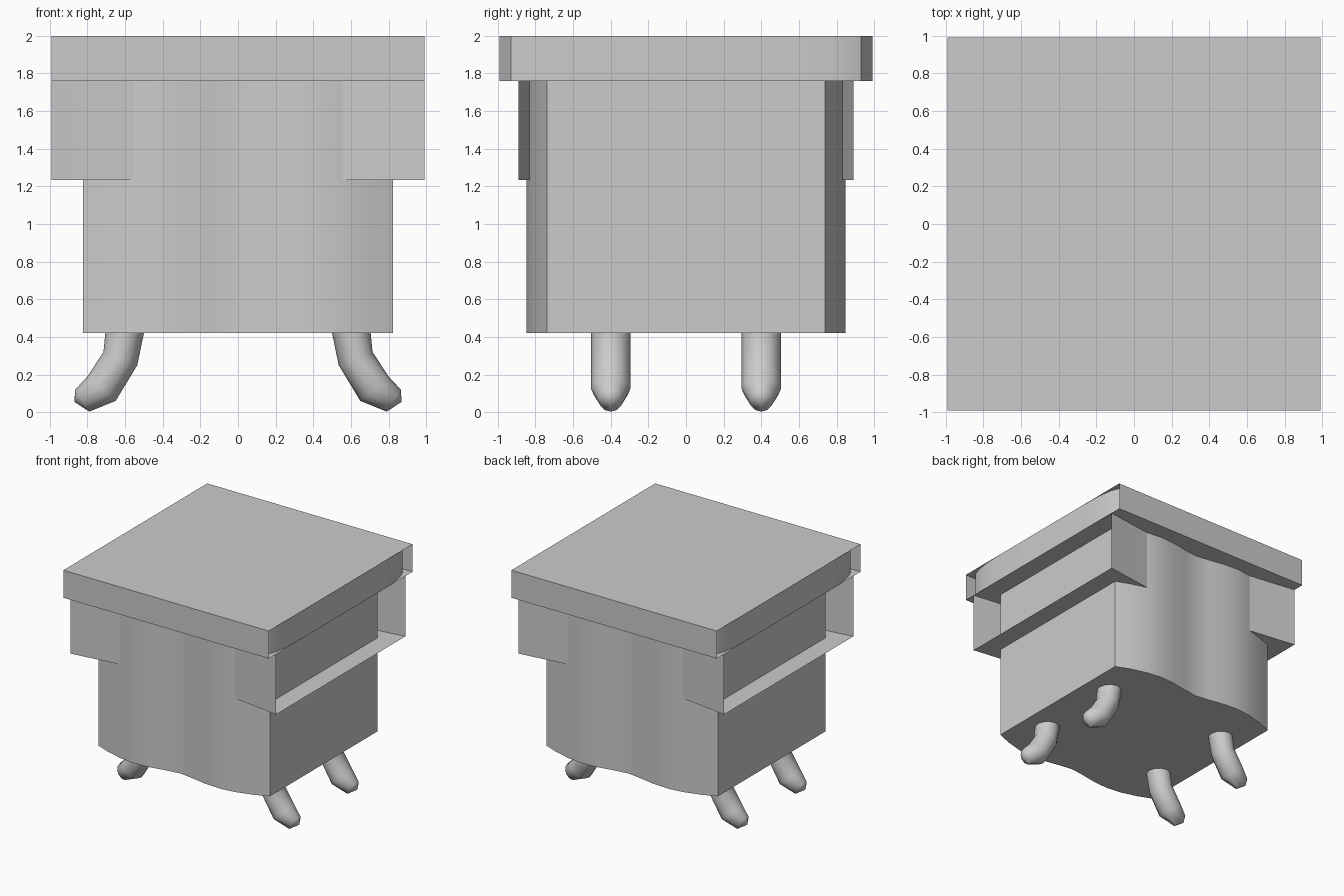
import bpy, bmesh, math

if "Cube" in bpy.data.objects:
    bpy.data.objects.remove(bpy.data.objects["Cube"])


def finish(name, bm, angle=30):
    bmesh.ops.remove_doubles(bm, verts=bm.verts, dist=0.0005)
    me = bpy.data.meshes.new(name)
    bm.to_mesh(me)
    bm.free()
    ob = bpy.data.objects.new(name, me)
    bpy.context.collection.objects.link(ob)
    bpy.ops.object.select_all(action='DESELECT')
    ob.select_set(True)
    bpy.context.view_layer.objects.active = ob
    bpy.ops.object.shade_smooth_by_angle(angle=math.radians(angle))
    return ob


def wall(bm, pts, z0, z1):
    """Open vertical sheet following a plan outline."""
    lo = [bm.verts.new((x, y, z0)) for x, y in pts]
    hi = [bm.verts.new((x, y, z1)) for x, y in pts]
    for i in range(len(pts) - 1):
        bm.faces.new((lo[i], lo[i + 1], hi[i + 1], hi[i]))


def sheet(bm, pts, z, up=True):
    """Flat face from a counter-clockwise plan outline."""
    vs = [bm.verts.new((x, y, z)) for x, y in pts]
    bm.faces.new(vs if up else vs[::-1])


def mirror_x(half):
    """Right half (centre to right) -> full line from left to right."""
    return [(-x, y) for x, y in reversed(half) if x > 0] + half


def turn(pts):
    return [(-x, -y) for x, y in pts]


# Body: double-bowed front and back, flat sides
body_front = mirror_x([(0, -.795), (.12, -.812), (.28, -.84), (.42, -.848),
                       (.55, -.832), (.70, -.79), (.825, -.74)])
body_loop = body_front + turn(body_front)
bm = bmesh.new()
wall(bm, body_loop + body_loop[:1], .42, 1.76)
sheet(bm, body_loop, .42, up=False)
finish("body", bm)

# Apron: front and back panels on a bottom board, open at the sides
apron_front = mirror_x([(0, -.78), (.55, -.83), (.99, -.89)])
bm = bmesh.new()
for line in (apron_front, turn(apron_front)):
    wall(bm, line, 1.235, 1.76)
sheet(bm, apron_front + turn(apron_front), 1.235, up=False)
finish("apron", bm)

# Top: square boards, flat front and back edges, bowed side edges
h = .99
square = [(-h, -h), (h, -h), (h, h), (-h, h)]
half = [(.99, 0), (.99, .5), (.983, .73), (.965, .85), (.935, .93), (.80, h)]
side = [(x, -y) for x, y in reversed(half[1:])] + half
bm = bmesh.new()
sheet(bm, square, 2.0)
sheet(bm, square, 1.76, up=False)
for line in (square[:2], turn(square[:2]), side, turn(side)):
    wall(bm, line, 1.76, 2.0)
finish("table_top", bm)

# Legs: bent tubes; each ring is (inner x, inner z, outer x, outer z, radius in y)
rings = [(.48, .50, .69, .50, .105), (.50, .42, .705, .42, .105),
         (.535, .25, .715, .32, .105), (.65, .06, .80, .19, .105),
         (.79, .003, .865, .12, .062)]
tip = (.87, .055)
N = 12
for sx in (-1, 1):
    for sy in (-1, 1):
        bm = bmesh.new()
        loops = []
        for xi, zi, xo, zo, r in rings:
            loop = []
            for k in range(N):
                a = 2 * math.pi * k / N
                t = .5 + .5 * math.cos(a)
                loop.append(bm.verts.new((sx * (xi + (xo - xi) * t),
                                          sy * .4 + r * math.sin(a),
                                          zi + (zo - zi) * t)))
            loops.append(loop)
        for a, b in zip(loops, loops[1:]):
            for k in range(N):
                j = (k + 1) % N
                bm.faces.new((a[k], a[j], b[j], b[k]))
        end = bm.verts.new((sx * tip[0], sy * .4, tip[1]))
        for k in range(N):
            bm.faces.new((loops[-1][k], loops[-1][(k + 1) % N], end))
        bmesh.ops.recalc_face_normals(bm, faces=bm.faces)
        finish("%s_%s_leg" % ("front" if sy < 0 else "back",
                              "left" if sx < 0 else "right"), bm, 50)
